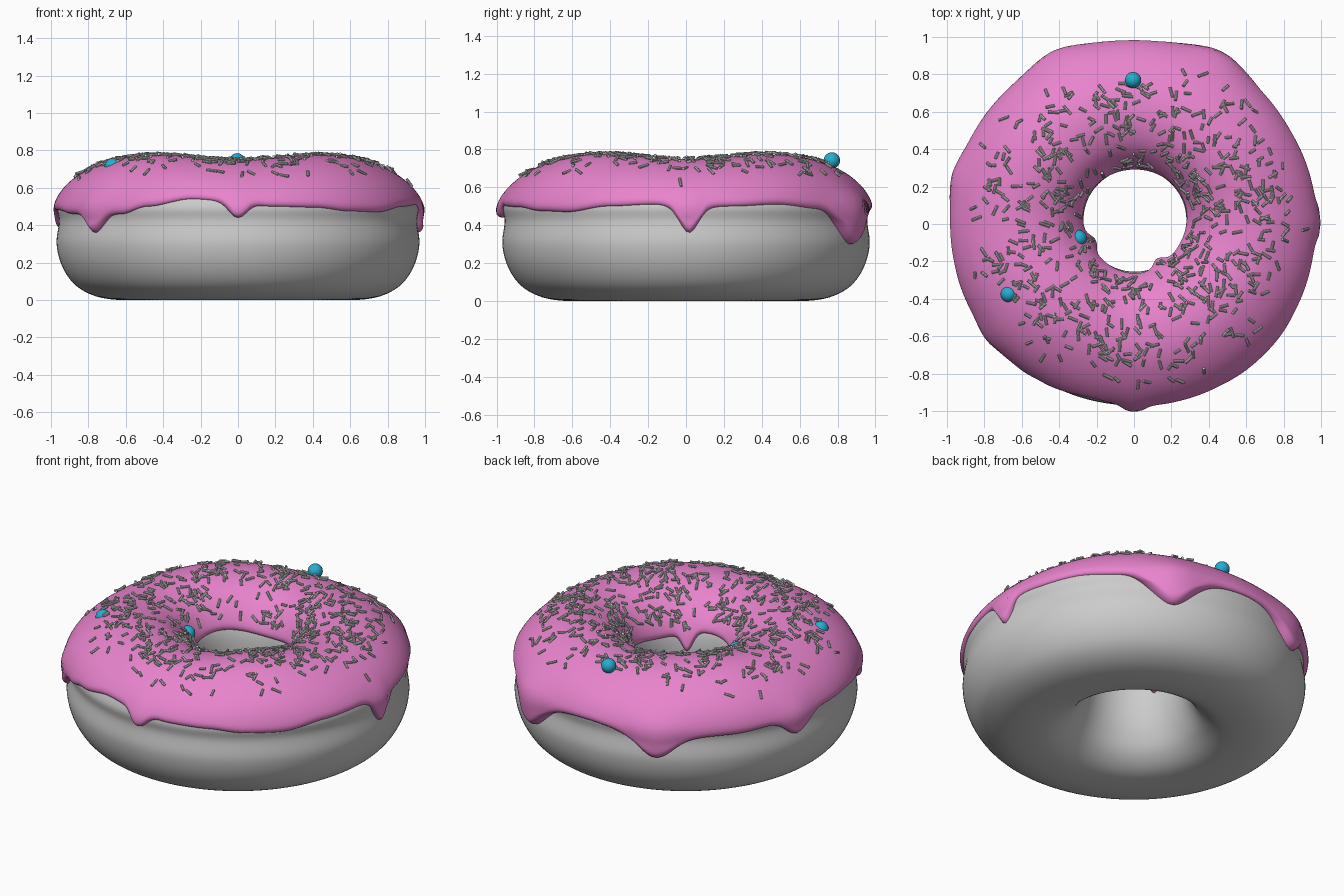
import bpy, bmesh, math, random
from mathutils import Vector, Matrix

if "Cube" in bpy.data.objects:
    bpy.data.objects.remove(bpy.data.objects["Cube"])

random.seed(4)

# dough cross-section (radius, height): up the outside, over the top, down the hole
SECTION = [(.62, 0), (.76, .02), (.87, .08), (.94, .18), (.97, .3), (.957, .42), (.965, .5),
           (.92, .59), (.83, .67), (.7, .73), (.56, .74), (.43, .7), (.34, .62), (.29, .53),
           (.275, .42), (.285, .3), (.32, .18), (.38, .08), (.48, .015)]
# icing hem height by angle, then drips: angle, depth, width, bulge
HEM = [(0, .49), (15, .5), (30, .51), (45, .49), (63, .46), (90, .48), (115, .44), (140, .45),
       (165, .48), (190, .48), (205, .46), (218, .46), (230, .46), (240, .5), (255, .54),
       (270, .525), (281, .5), (295, .495), (308, .475), (320, .47), (335, .5), (350, .51), (360, .49)]
DRIPS = [(1, .13, 4, .012), (63, .16, 9, .055), (115, .12, 8, .04), (165, .11, 6, .025),
         (218, .1, 5, .02), (270, .085, 4, .018)]
INNER_DRIPS = [(207, .1, 10, .02), (300, .1, 9, .02)]


def spline(pts, n):
    out = []
    for i in range(len(pts)):
        a, b, c, d = (Vector(pts[(i + k) % len(pts)]) for k in (-1, 0, 1, 2))
        for j in range(n):
            t = j / n
            p = .5 * (2 * b + (c - a) * t + (2 * a - 5 * b + 4 * c - d) * t * t
                      + (3 * b - a - 3 * c + d) * t ** 3)
            out.append(Vector((p.x, max(p.y, 0))))
    return out


def place(r, z, th):
    # the hole sits slightly off centre
    w = min(1, max(0, (.6 - r) / .3))
    return Vector((r * math.cos(th) + .005 * w, r * math.sin(th) + .02 * w, z))


def bump(deg, centre, width):
    d = (deg - centre + 180) % 360 - 180
    return math.exp(-(d / width) ** 2)


def make(name, bm, color=None):
    me = bpy.data.meshes.new(name)
    bm.to_mesh(me)
    bm.free()
    ob = bpy.data.objects.new(name, me)
    bpy.context.collection.objects.link(ob)
    if color:
        m = bpy.data.materials.new(name + "_color")
        m.diffuse_color = (*color, 1)
        m.use_nodes = True
        m.node_tree.nodes["Principled BSDF"].inputs["Base Color"].default_value = m.diffuse_color
        me.materials.append(m)
    return ob


def ring_surface(name, fn, nth, ns, closed, color=None):
    bm = bmesh.new()
    rows = [[bm.verts.new(p) for p in fn(2 * math.pi * i / nth)] for i in range(nth)]
    for i in range(nth):
        a, b = rows[i], rows[(i + 1) % nth]
        for j in range(ns if closed else ns - 1):
            k = (j + 1) % ns
            bm.faces.new((a[j], b[j], b[k], a[k])).smooth = True
    return make(name, bm, color)


# dough ring
profile = spline(SECTION, 6)
ring_surface("dough", lambda th: [place(p.x, p.y, th) for p in profile], 128, len(profile), True)

# icing: offset of the upper dough with a dripping hem
arc = spline(SECTION, 16)[3 * 16:15 * 16]
step = [0.0]
for p, q in zip(arc, arc[1:]):
    step.append(step[-1] + (q - p).length)
TOP = max(range(len(arc)), key=lambda i: arc[i].y)


def at(s):
    i = 0
    while i < len(arc) - 2 and step[i + 1] < s:
        i += 1
    t = (s - step[i]) / (step[i + 1] - step[i])
    d = (arc[i + 1] - arc[i]).normalized()
    return arc[i].lerp(arc[i + 1], t), Vector((d.y, -d.x))


def find(z, rng):
    for i in rng:
        z0, z1 = arc[i].y, arc[i + 1].y
        if min(z0, z1) <= z <= max(z0, z1) and z0 != z1:
            return step[i] + (z - z0) / (z1 - z0) * (step[i + 1] - step[i])
    return step[rng[0]]


def hem(deg):
    for (a, za), (b, zb) in zip(HEM, HEM[1:]):
        if a <= deg <= b:
            t = (deg - a) / (b - a)
            return za + (zb - za) * t * t * (3 - 2 * t)
    return HEM[0][1]


def icing_row(th, us):
    deg = math.degrees(th) % 360
    out_drop = sum(d * bump(deg, a, w) for a, d, w, b in DRIPS)
    out_bulge = sum(b * bump(deg, a, w * 1.2) for a, d, w, b in DRIPS)
    in_drop = sum(d * bump(deg, a, w) for a, d, w, b in INNER_DRIPS)
    in_bulge = sum(b * bump(deg, a, w * 1.2) for a, d, w, b in INNER_DRIPS)
    so = find(hem(deg) - out_drop, range(0, TOP))
    si = find(.52 + .015 * math.sin(3 * th) - in_drop, range(len(arc) - 2, TOP, -1))
    pts = []
    for u in us:
        s = so + (si - so) * u
        p, n = at(s)
        outer = p.x > .6
        h = .024 + (out_bulge if outer else in_bulge) * math.exp(-((p.y - .43) / .13) ** 2)
        h -= .013 * math.cos(4 * th) * max(0, n.y) ** 2
        e = min(1, min(s - so, si - s) / .035)
        h = h * math.sqrt(max(0, 1 - (1 - e) ** 2)) - .003
        q = p + n * h
        pts.append(place(q.x, q.y, th))
    return pts


NS = 48
US = [.5 - .5 * math.cos(math.pi * j / (NS - 1)) for j in range(NS)]
ring_surface("icing", lambda th: icing_row(th, US), 288, NS, False, (.81, .23, .61))

# sprinkles: small rods lying on the icing
bm = bmesh.new()
count = 0
while count < 680:
    th, u = random.uniform(0, 2 * math.pi), random.uniform(.2, .93)
    p, p2 = icing_row(th, (u, u + .01))
    r = math.hypot(p.x, p.y)
    if random.random() > r ** .6 * min(1, max(0, (.93 - r) / .25)):
        continue
    ds = (p2 - p).normalized()
    dt = (icing_row(th + .01, (u,))[0] - p).normalized()
    n = dt.cross(ds).normalized()
    a = random.uniform(0, math.pi)
    axis = (ds * math.cos(a) + dt * math.sin(a) + n * random.uniform(-.25, .25)).normalized()
    rot = axis.to_track_quat('Z', 'Y').to_matrix().to_4x4()
    bmesh.ops.create_cone(bm, cap_ends=True, segments=8, radius1=.0075, radius2=.0075,
                          depth=random.uniform(.035, .06),
                          matrix=Matrix.Translation(p + n * .006) @ rot)
    count += 1
make("sprinkles", bm)

# candy pearls
for i, c in enumerate([(-.005, .77, .742), (-.67, -.375, .715), (-.295, -.075, .6)]):
    bm = bmesh.new()
    bmesh.ops.create_uvsphere(bm, u_segments=24, v_segments=14, radius=.043,
                              matrix=Matrix.Translation(c))
    for f in bm.faces:
        f.smooth = True
    make("candy_pearl_%d" % (i + 1), bm, (.02, .42, .62))
